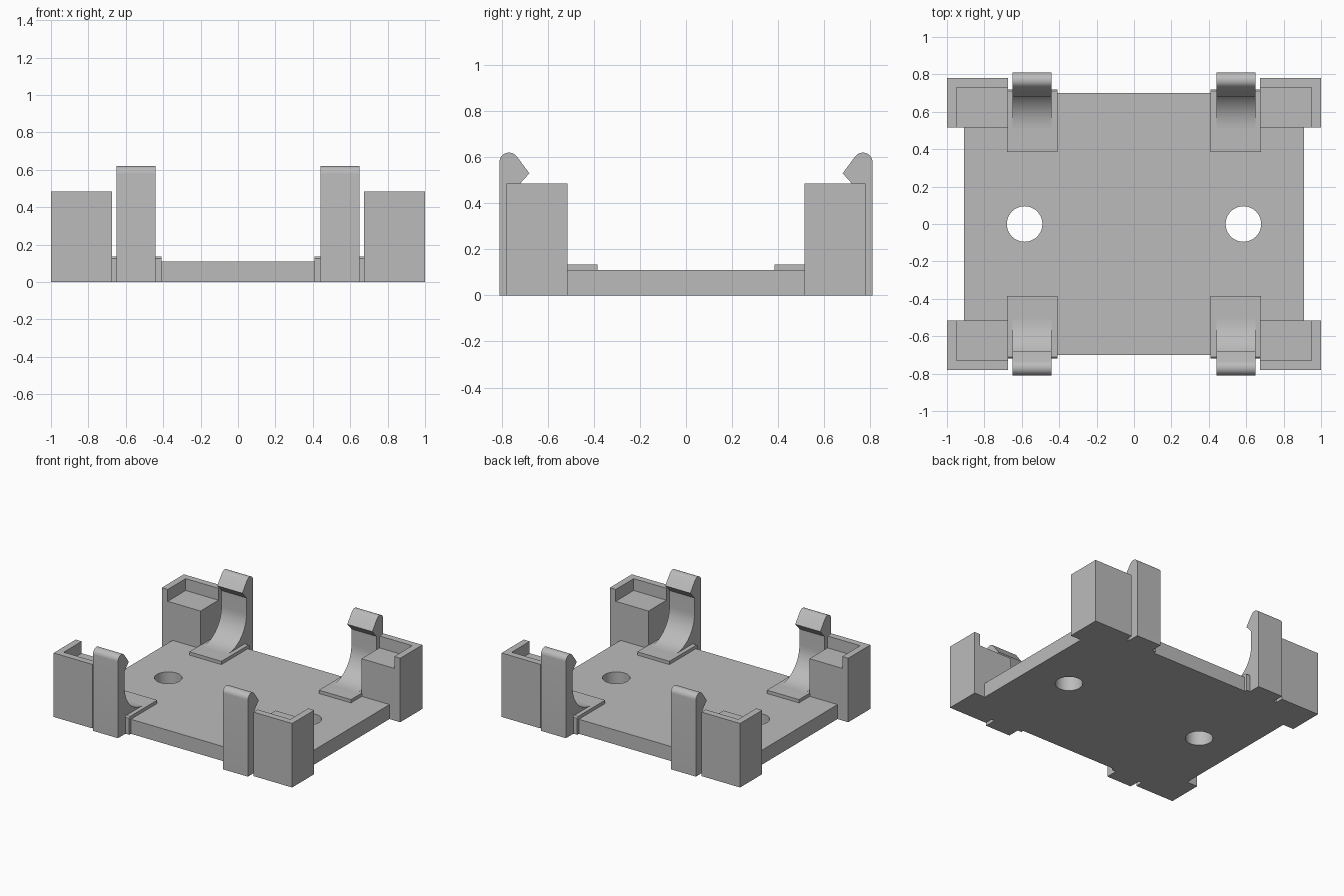
import bpy, bmesh
from math import sin, cos, radians
from mathutils import Vector

cube = bpy.data.objects.get("Cube")
if cube:
    bpy.data.objects.remove(cube, do_unlink=True)

grey = bpy.data.materials.new("plain grey")
grey.use_nodes = True
grey.diffuse_color = (0.5, 0.5, 0.5, 1)
grey.node_tree.nodes["Principled BSDF"].inputs["Base Color"].default_value = (0.5, 0.5, 0.5, 1)


def prisms(name, parts, smooth=False):
    """Make one object from prisms, each a list of points and an extrusion vector."""
    bm = bmesh.new()
    for points, push in parts:
        face = bm.faces.new([bm.verts.new(p) for p in points])
        new = bmesh.ops.extrude_face_region(bm, geom=[face], use_keep_orig=True)
        moved = [v for v in new["geom"] if isinstance(v, bmesh.types.BMVert)]
        bmesh.ops.translate(bm, verts=moved, vec=Vector(push))
    bmesh.ops.recalc_face_normals(bm, faces=bm.faces)
    mesh = bpy.data.meshes.new(name)
    bm.to_mesh(mesh)
    bm.free()
    mesh.materials.append(grey)
    obj = bpy.data.objects.new(name, mesh)
    bpy.context.collection.objects.link(obj)
    if smooth:
        bpy.ops.object.select_all(action="DESELECT")
        obj.select_set(True)
        bpy.context.view_layer.objects.active = obj
        bpy.ops.object.shade_smooth_by_angle(angle=radians(30))
    return obj


def arc(cy, cz, r, start, end, steps):
    """Points of an arc in the y-z plane, angles in degrees."""
    angles = [radians(start + (end - start) * i / steps) for i in range(steps + 1)]
    return [(cy + r * cos(a), cz + r * sin(a)) for a in angles]


# Base plate with two round screw holes
W, D, T = 0.91, 0.70, 0.11
base = prisms("base_plate", [([(-W, -D, 0), (W, -D, 0), (W, D, 0), (-W, D, 0)], (0, 0, T))])
for x in (-0.585, 0.585):
    bpy.ops.mesh.primitive_cylinder_add(vertices=48, radius=0.095, depth=1, location=(x, 0, 0))
    cutter = bpy.context.object
    cutter.name = "hole_cutter"
    cutter.hide_render = True
    cut = base.modifiers.new("hole", "BOOLEAN")
    cut.operation, cut.solver, cut.object = "DIFFERENCE", "EXACT", cutter
    bpy.context.view_layer.objects.active = base
    bpy.ops.object.modifier_apply(modifier=cut.name)
    bpy.data.objects.remove(cutter, do_unlink=True)
bpy.ops.object.select_all(action="DESELECT")
base.select_set(True)
bpy.context.view_layer.objects.active = base
bpy.ops.object.shade_smooth_by_angle(angle=radians(30))

# Outlines of the corner parts, for the quarter with positive x and y
wall = [(0.675, 0.73), (0.95, 0.73), (0.95, 0.515), (1, 0.515), (1, 0.78), (0.675, 0.78)]
ledge = [(0.675, 0.515), (0.95, 0.515), (0.95, 0.73), (0.675, 0.73)]
pad = [(0.385, 0.09), (0.385, 0.135), (0.71, 0.135), (0.72, 0.125), (0.72, 0), (0.68, 0), (0.68, 0.09)]
clip = ([(0.70, 0), (0.81, 0)] + arc(0.768, 0.578, 0.042, 0, 140, 12)
        + [(0.68, 0.53), (0.73, 0.475)]
        + arc(0.51, 0.355, 0.22, 0, -90, 16) + [(0.51, 0.12), (0.70, 0.12)])

for sx, side in ((1, "left"), (-1, "right")):
    for sy, end in ((1, "back"), (-1, "front")):
        corner = f"{end}_{side}"
        # Corner post: tall L-shaped wall around a lower ledge
        prisms(f"corner_post_{corner}", [
            ([(sx * x, sy * y, 0) for x, y in wall], (0, 0, 0.485)),
            ([(sx * x, sy * y, 0) for x, y in ledge], (0, 0, 0.395))])
        # Raised pad under the clip
        prisms(f"clip_pad_{corner}", [
            ([(sx * 0.408, sy * y, z) for y, z in pad], (sx * 0.27, 0, 0))])
        # Hooked snap clip with a curved root
        prisms(f"snap_clip_{corner}", [
            ([(sx * 0.44, sy * y, z) for y, z in clip], (sx * 0.21, 0, 0))], smooth=True)
